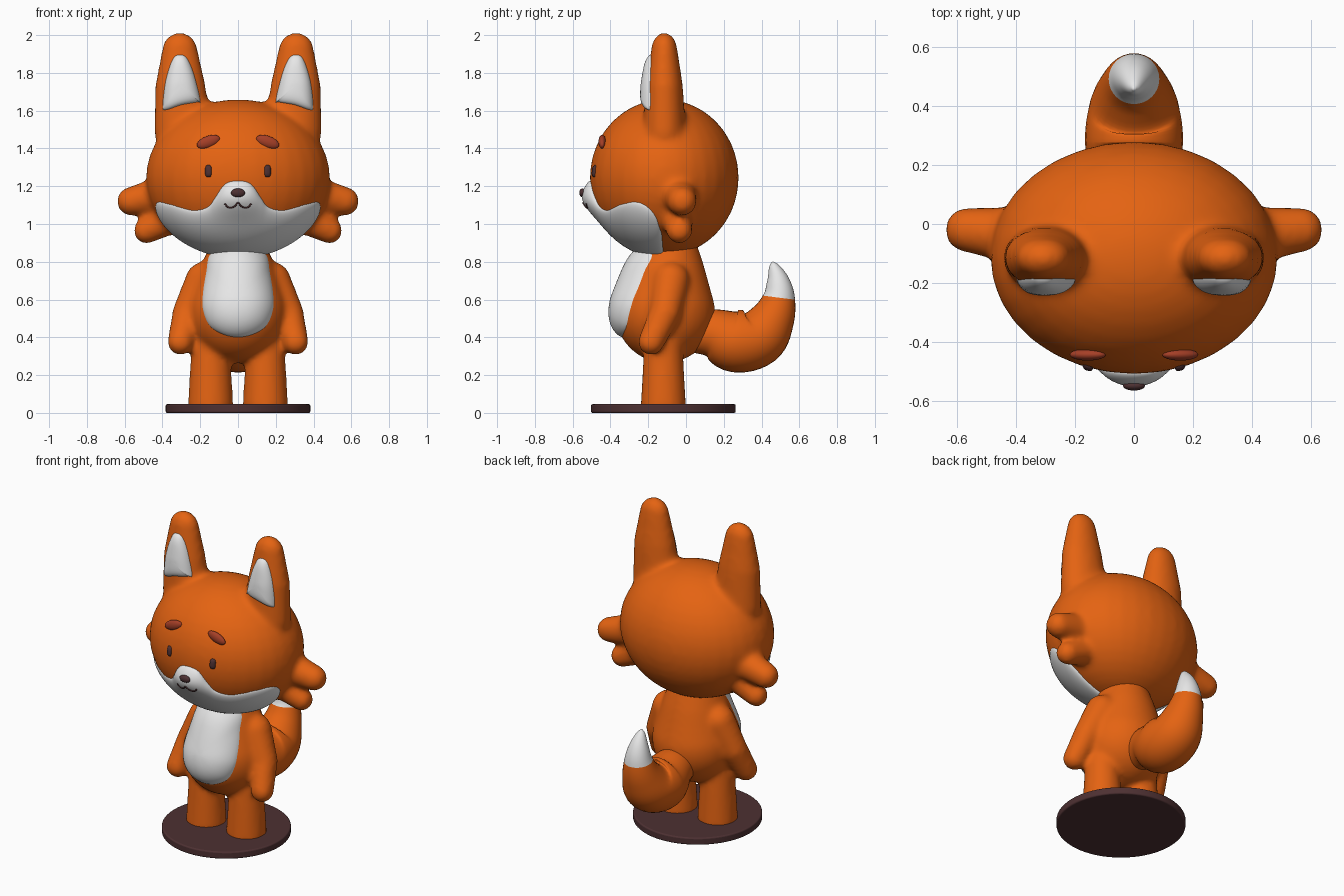
import bpy, bmesh, math
from mathutils import Vector, Matrix
from mathutils.bvhtree import BVHTree

cube = bpy.data.objects.get("Cube")
if cube:
    bpy.data.objects.remove(cube)


def material(name, rgb):
    m = bpy.data.materials.new(name)
    m.use_nodes = True
    m.diffuse_color = (*rgb, 1)
    m.node_tree.nodes["Principled BSDF"].inputs["Base Color"].default_value = (*rgb, 1)
    return m


ORANGE = material("orange fur", (0.78, 0.125, 0.006))
WHITE = material("white fur", (0.8, 0.8, 0.8))
BROWN = material("dark brown", (0.075, 0.03, 0.032))
RUST = material("rust red", (0.38, 0.05, 0.02))

# One unit ball, copied for every rounded shape
bm = bmesh.new()
bmesh.ops.create_uvsphere(bm, u_segments=32, v_segments=20, radius=1)
BALL = bpy.data.meshes.new("ball")
bm.to_mesh(BALL)
bm.free()


def add(name, bm, *mats):
    bmesh.ops.recalc_face_normals(bm, faces=bm.faces)
    for f in bm.faces:
        f.smooth = True
    mesh = bpy.data.meshes.new(name)
    bm.to_mesh(mesh)
    bm.free()
    ob = bpy.data.objects.new(name, mesh)
    bpy.context.collection.objects.link(ob)
    for m in mats:
        mesh.materials.append(m)
    return ob


def ball(bm, loc, scale, rot=0):
    mat = Matrix.Translation(loc) @ Matrix.Rotation(rot, 4, 'Y') @ Matrix.Diagonal((*scale, 1))
    copy = BALL.copy()
    copy.transform(mat)
    bm.from_mesh(copy)
    bpy.data.meshes.remove(copy)


def chain(bm, points, flat=1.0, steps=5):
    """Row of overlapping balls (x, y, z, radius), to be fused by remeshing."""
    for a, b in zip(points, points[1:]):
        for i in range(steps + 1):
            x, y, z, r = Vector(a).lerp(Vector(b), i / steps)
            ball(bm, (x, y, z), (r, r * flat, r))


def fuse(ob, rounds):
    """Melt the overlapping shapes into one soft skin."""
    rm = ob.modifiers.new("fuse", 'REMESH')
    rm.mode, rm.voxel_size, rm.use_smooth_shade = 'VOXEL', 0.015, True
    sm = ob.modifiers.new("soften", 'SMOOTH')
    sm.factor, sm.iterations = 0.5, rounds
    return BVHTree.FromObject(ob, bpy.context.evaluated_depsgraph_get())


def spline(pts, n, closed=False):
    """Catmull-Rom samples through the points."""
    p = [Vector(q) for q in pts]
    p = [p[-1]] + p + p[:2] if closed else [2 * p[0] - p[1]] + p + [2 * p[-1] - p[-2]]
    out = []
    for a, b, c, d in zip(p, p[1:], p[2:], p[3:]):
        for i in range(n):
            t = i / n
            out.append(0.5 * (2 * b + (c - a) * t + (2 * a - 5 * b + 4 * c - d) * t ** 2
                              + (3 * b - a - 3 * c + d) * t ** 3))
    return out if closed else out + [p[-2]]


def front_y(tree, x, z):
    hit = tree.ray_cast(Vector((x, -2, z)), Vector((0, 1, 0)))[0]
    return hit.y if hit else -0.12


def plate(name, outline, tree, thick, mat, rings=10):
    """Softly domed patch lying on the front of a surface."""
    bm = bmesh.new()
    n = len(outline)
    mid = sum(outline, Vector((0, 0))) / n
    rows = []
    for k in range(1, rings + 1):
        s = math.sin(math.pi / 2 * k / rings)
        row = []
        for p in outline:
            x, z = mid.lerp(p, s)
            dome = thick * math.sqrt(max(0, 1 - s ** 4))
            row.append(bm.verts.new((x, front_y(tree, x, z) + 0.005 - dome, z)))
        rows.append(row)
    tip = bm.verts.new((mid.x, front_y(tree, *mid) + 0.005 - thick, mid.y))
    for j in range(n):
        bm.faces.new((tip, rows[0][j - 1], rows[0][j]))
        for a, b in zip(rows, rows[1:]):
            bm.faces.new((a[j - 1], a[j], b[j], b[j - 1]))
    return add(name, bm, mat)


# Head with ears and cheek tufts
CY, CZ, RX, RY, RZ = -0.115, 1.245, 0.488, 0.395, 0.415
bm = bmesh.new()
ball(bm, (0, CY, CZ), (RX, RY, RZ))
for s in (1, -1):
    chain(bm, [(s * 0.29, CY, 1.5, 0.155), (s * 0.305, CY, 1.72, 0.135),
               (s * 0.308, CY, 1.92, 0.095)], flat=0.74)
    chain(bm, [(s * 0.38, -0.04, 1.16, 0.1), (s * 0.565, -0.02, 1.12, 0.078)])
    chain(bm, [(s * 0.34, -0.05, 1.04, 0.09), (s * 0.485, -0.035, 0.965, 0.07)])
head_tree = fuse(add("head", bm, ORANGE), 18)

# Body with arms and legs
bm = bmesh.new()
chain(bm, [(0, -0.11, 0.53, 0.265), (0, -0.1, 0.72, 0.205), (0, -0.085, 0.88, 0.14)])
for s in (1, -1):
    chain(bm, [(s * 0.18, -0.08, 0.7, 0.1), (s * 0.265, -0.11, 0.53, 0.083),
               (s * 0.305, -0.185, 0.375, 0.07)])
    bmesh.ops.create_cone(bm, cap_ends=True, segments=32, radius1=0.122, radius2=0.1, depth=0.38,
                          matrix=Matrix.Translation((s * 0.145, -0.12, 0.205)))
body_tree = fuse(add("body", bm, ORANGE), 14)

# White belly patch
half = [(0.08, 0.415), (0.15, 0.46), (0.185, 0.54), (0.188, 0.62), (0.17, 0.74), (0.14, 0.85)]
belly = [(0, 0.4)] + half + [(0, 0.89)] + [(-x, z) for x, z in reversed(half)]
plate("belly_patch", spline(belly, 6, True), body_tree, 0.045, WHITE)

# White muzzle wrapping the lower front of the head: (longitude, top height)
edge = [(6, 1.217), (10, 1.192), (15, 1.135), (21, 1.085), (33, 1.068), (52, 1.1),
        (69, 1.11), (81, 1.05), (88, 0.94)]
edge = [(-a, z) for a, z in reversed(edge)] + [(0, 1.225)] + edge
bm = bmesh.new()
cols, N = [], 28
for lon, top in spline(edge, 5):
    a, lat1 = math.radians(lon), math.asin((top - CZ) / RZ)
    col = []
    for k in range(N + 1):
        t = math.sin(math.pi / 2 * k / N)
        lat = -math.pi / 2 + 0.01 + (lat1 + math.pi / 2) * t
        swell = math.sqrt(max(0, 1 - t ** 10) * max(0, 1 - abs(lon / 88) ** 16))
        g = 0.985 + 0.045 * swell
        x = RX * g * math.cos(lat) * math.sin(a)
        y = CY - RY * g * math.cos(lat) * math.cos(a)
        z = CZ + RZ * g * math.sin(lat)
        y -= 0.05 * swell * math.exp(-(x / 0.14) ** 2 - ((z - 1.14) / 0.1) ** 2)
        col.append(bm.verts.new((x, y, z)))
    cols.append(col)
for a, b in zip(cols, cols[1:]):
    for k in range(N):
        bm.faces.new((a[k], b[k], b[k + 1], a[k + 1]))
muzzle_tree = BVHTree.FromBMesh(bm)
add("muzzle", bm, WHITE)

# Ear linings, eyes and brows
ear = [(0.2, 1.655), (0.232, 1.79), (0.268, 1.875), (0.305, 1.897), (0.345, 1.875),
       (0.383, 1.76), (0.398, 1.63), (0.385, 1.603), (0.3, 1.63), (0.215, 1.645)]
for s, side in ((1, "left"), (-1, "right")):
    plate(side + "_ear_lining", spline([(s * x, z) for x, z in ear], 4, True), head_tree, 0.034, WHITE)
    eye = []
    for i in range(28):
        c, d = math.cos(i * math.tau / 28), math.sin(i * math.tau / 28)
        eye.append(Vector((s * 0.157 + 0.018 * math.copysign(abs(c) ** 0.6, c),
                           1.28 + 0.033 * math.copysign(abs(d) ** 0.7, d))))
    plate(side + "_eye", eye, head_tree, 0.018, BROWN, 5)
    bm = bmesh.new()
    ball(bm, (s * 0.157, front_y(head_tree, s * 0.157, 1.435) - 0.004, 1.435),
         (0.064, 0.02, 0.031), s * math.radians(20))
    add(side + "_brow", bm, RUST)

# Nose and mouth
bm = bmesh.new()
ball(bm, (0, front_y(muzzle_tree, 0, 1.165), 1.165), (0.037, 0.016, 0.023))
add("nose", bm, BROWN)
lip = [(0.07, 1.108), (0.055, 1.09), (0.035, 1.086), (0.015, 1.096)]
lip = lip + [(0, 1.112)] + [(-x, z) for x, z in reversed(lip)]
curve = bpy.data.curves.new("mouth", 'CURVE')
curve.dimensions, curve.bevel_depth, curve.use_fill_caps = '3D', 0.0045, True
pts = spline(lip, 4)
line = curve.splines.new('POLY')
line.points.add(len(pts) - 1)
for q, (x, z) in zip(line.points, pts):
    q.co = (x, front_y(muzzle_tree, x, z) - 0.001, z, 1)
curve.materials.append(BROWN)
bpy.context.collection.objects.link(bpy.data.objects.new("mouth", curve))

# Tail: rings along (y, z, radius), white from the sixth control point on
path = spline([(0.03, 0.42, 0.1), (0.14, 0.42, 0.13), (0.26, 0.38, 0.165), (0.385, 0.405, 0.155),
               (0.46, 0.505, 0.118), (0.492, 0.61, 0.086), (0.487, 0.7, 0.06),
               (0.465, 0.775, 0.027), (0.457, 0.8, 0.004)], 6)
bm = bmesh.new()
rings = []
for i, (y, z, r) in enumerate(path):
    d = path[min(i + 1, len(path) - 1)] - path[max(i - 1, 0)]
    up = Vector((0, -d.y, d.x)).normalized()
    rings.append([bm.verts.new(Vector((r * math.cos(j * math.tau / 32), y, z))
                               + up * r * math.sin(j * math.tau / 32)) for j in range(32)])
for i, (a, b) in enumerate(zip(rings, rings[1:])):
    for j in range(32):
        bm.faces.new((a[j - 1], a[j], b[j], b[j - 1])).material_index = int(i >= 30)
bm.faces.new(rings[0])
bm.faces.new(rings[-1]).material_index = 1
add("tail", bm, ORANGE, WHITE)

# Round stand
bpy.ops.mesh.primitive_cylinder_add(vertices=64, radius=0.383, depth=0.046, location=(0, -0.12, 0.023))
stand = bpy.context.object
stand.name = "stand"
stand.data.materials.append(BROWN)
bevel = stand.modifiers.new("rim", 'BEVEL')
bevel.width, bevel.segments, bevel.limit_method = 0.008, 3, 'ANGLE'
bpy.ops.object.shade_smooth_by_angle()
bpy.data.meshes.remove(BALL)
